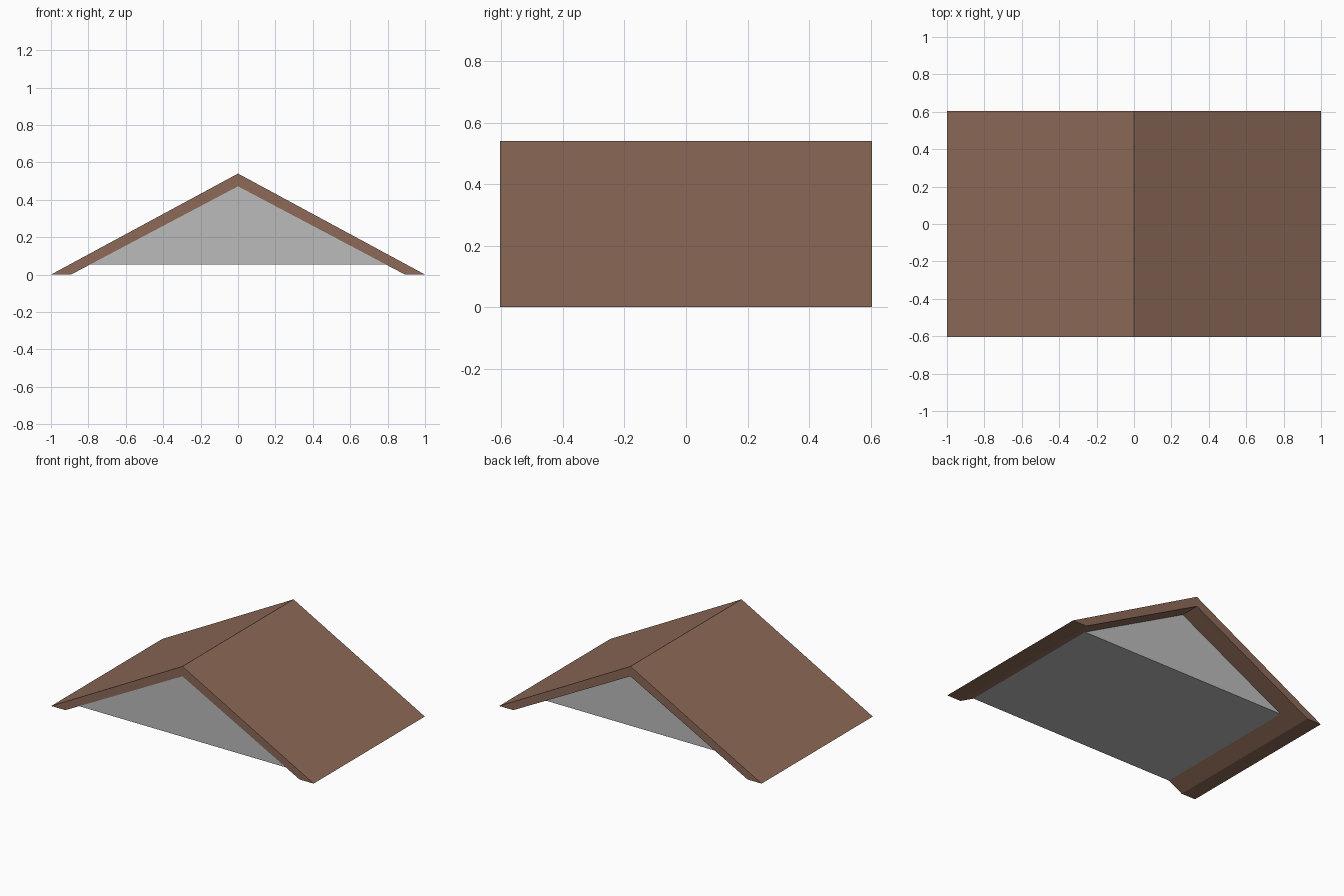
import bpy, bmesh

if "Cube" in bpy.data.objects:
    bpy.data.objects.remove(bpy.data.objects["Cube"])


def material(name, rgb):
    m = bpy.data.materials.new(name)
    m.diffuse_color = (*rgb, 1)
    m.use_nodes = True
    m.node_tree.nodes["Principled BSDF"].inputs["Base Color"].default_value = m.diffuse_color
    return m


def prism(name, profile, y0, y1, mat):
    """Extrude an x-z outline from y0 to y1."""
    bm = bmesh.new()
    face = bm.faces.new([bm.verts.new((x, y0, z)) for x, z in profile])
    ext = bmesh.ops.extrude_face_region(bm, geom=[face])
    moved = [g for g in ext["geom"] if isinstance(g, bmesh.types.BMVert)]
    bmesh.ops.translate(bm, verts=moved, vec=(0, y1 - y0, 0))
    bmesh.ops.recalc_face_normals(bm, faces=bm.faces)
    me = bpy.data.meshes.new(name)
    bm.to_mesh(me)
    bm.free()
    me.materials.append(mat)
    ob = bpy.data.objects.new(name, me)
    bpy.context.collection.objects.link(ob)
    return ob


brown = material("roof brown", (0.266, 0.144, 0.098))
grey = material("gable grey", (0.50, 0.50, 0.50))

# Chevron roof shell with flat-cut eaves
prism("roof", [(-1, 0), (0, 0.54), (1, 0), (0.893, 0), (0, 0.472), (-0.893, 0)],
      -0.605, 0.605, brown)

# Solid gable infill: flush at the front, recessed at the back
prism("gable", [(-0.80, 0.055), (0.80, 0.055), (0, 0.485)], -0.604, 0.47, grey)
